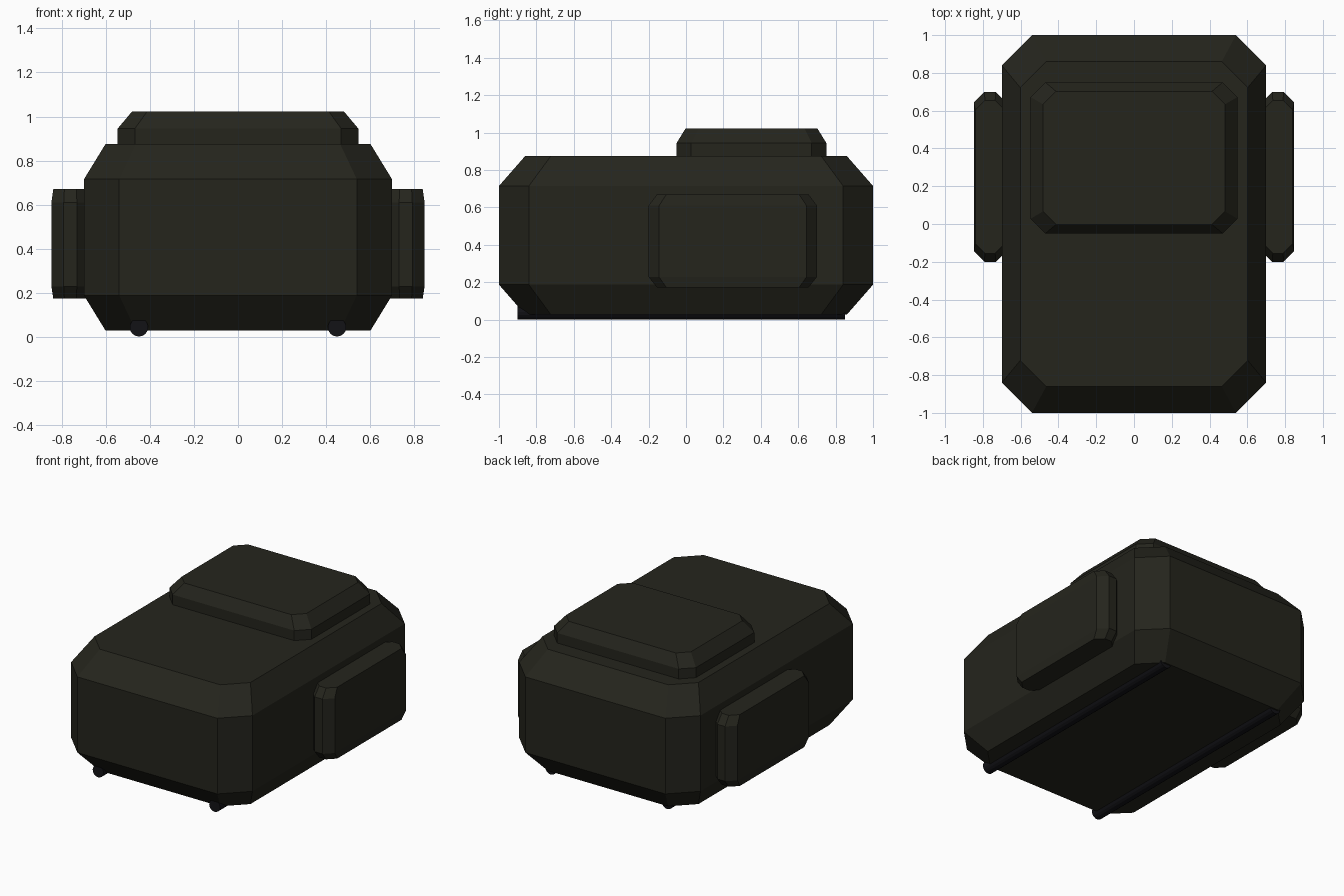
import bpy, bmesh
from math import pi
from mathutils import Matrix

if "Cube" in bpy.data.objects:
    bpy.data.objects.remove(bpy.data.objects["Cube"])


def material(name, color):
    m = bpy.data.materials.new(name)
    m.diffuse_color = color
    m.use_nodes = True
    m.node_tree.nodes["Principled BSDF"].inputs["Base Color"].default_value = m.diffuse_color
    return m


shell_mat = material("dark_olive", (0.018, 0.018, 0.012, 1))
rail_mat = material("near_black", (0.006, 0.006, 0.008, 1))


def finish(name, bm, mat):
    bmesh.ops.recalc_face_normals(bm, faces=bm.faces)
    mesh = bpy.data.meshes.new(name)
    bm.to_mesh(mesh)
    bm.free()
    mesh.materials.append(mat)
    ob = bpy.data.objects.new(name, mesh)
    bpy.context.collection.objects.link(ob)
    return ob


def faceted_box(name, center, half, cut, layers):
    """Corner-cut rectangle stacked through (z, scale) layers."""
    bm = bmesh.new()
    hx, hy = half
    outline = [(hx, cut - hy), (hx, hy - cut), (hx - cut, hy), (cut - hx, hy),
               (-hx, hy - cut), (-hx, cut - hy), (cut - hx, -hy), (hx - cut, -hy)]
    rings = [[bm.verts.new((center[0] + x * s, center[1] + y * s, z)) for x, y in outline]
             for z, s in layers]
    for a, b in zip(rings, rings[1:]):
        for i in range(8):
            j = (i + 1) % 8
            bm.faces.new((a[i], a[j], b[j], b[i]))
    bm.faces.new(rings[0][::-1])
    bm.faces.new(rings[-1])
    return finish(name, bm, shell_mat)


# Main shell
faceted_box("main_body", (0, 0), (0.70, 1.0), 0.16,
            [(0.027, 0.86), (0.187, 1), (0.715, 1), (0.875, 0.86)])

# Raised cover on the rear of the top
faceted_box("top_cover", (0, 0.35), (0.547, 0.40), 0.078,
            [(0.80, 1), (0.945, 1), (1.023, 0.88)])

for side, label in ((-1, "left"), (1, "right")):
    # Side pocket
    faceted_box(label + "_side_pocket", (side * 0.762, 0.25), (0.086, 0.45), 0.056,
                [(0.172, 0.9), (0.228, 1), (0.61, 1), (0.67, 0.9)])
    # Bottom rail
    bm = bmesh.new()
    place = Matrix.Translation((side * 0.45, -0.025, 0.042)) @ Matrix.Rotation(pi / 2, 4, 'X')
    bmesh.ops.create_cone(bm, cap_ends=True, segments=16, radius1=0.042, radius2=0.042,
                          depth=1.75, matrix=place)
    finish(label + "_bottom_rail", bm, rail_mat)
